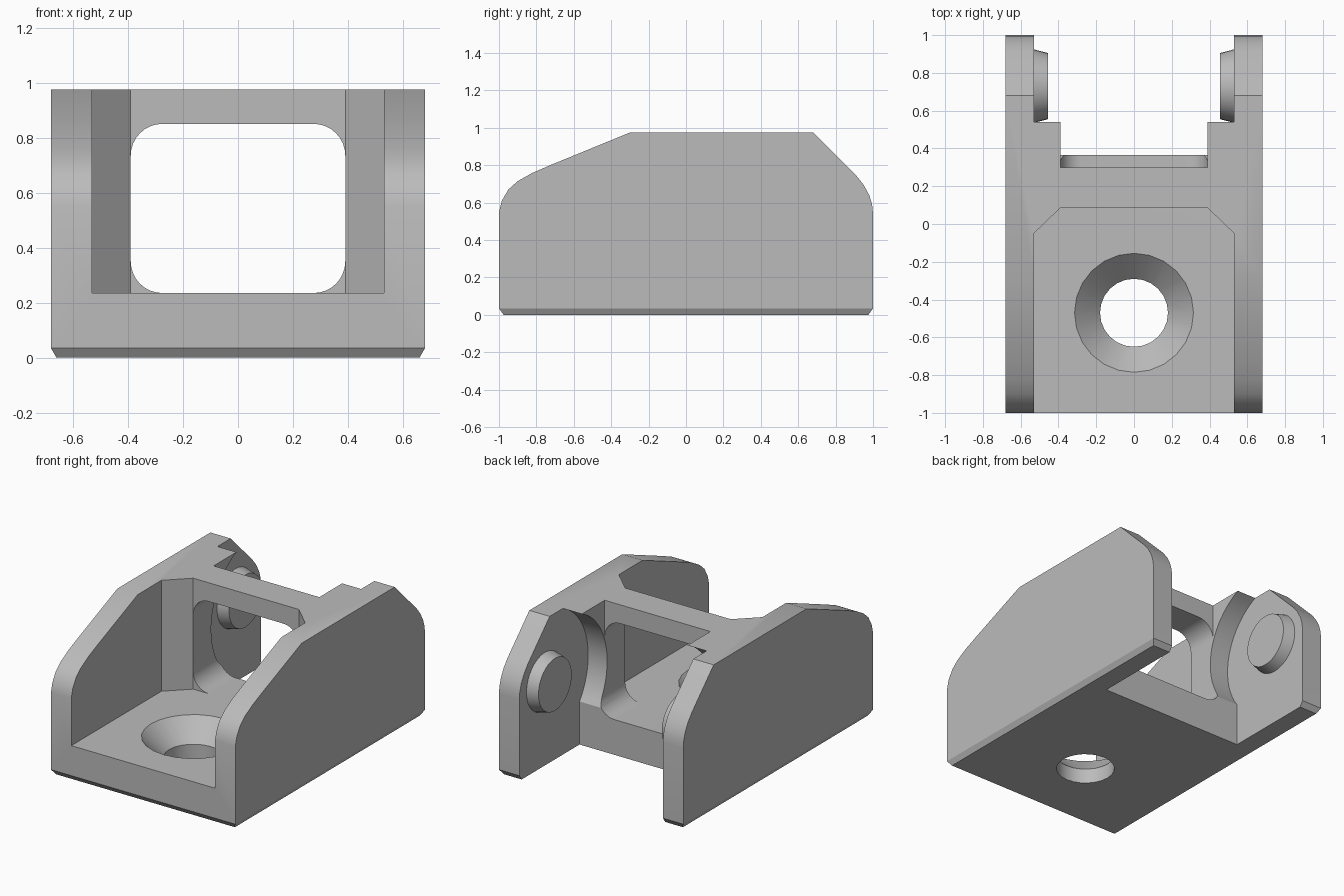
import bpy, bmesh
from math import radians, cos, sin, pi
from mathutils import Matrix

if "Cube" in bpy.data.objects:
    bpy.data.objects.remove(bpy.data.objects["Cube"], do_unlink=True)

WIDTH, WALL, OPENING = 0.68, 0.53, 0.39   # half widths: outside, pocket, window
FLOOR, TOP = 0.235, 0.975
HINGE_Y, HINGE_Z = 0.73, 0.56

grey = bpy.data.materials.new("plain grey")
grey.use_nodes = True
grey.diffuse_color = (0.5, 0.5, 0.5, 1)
grey.node_tree.nodes["Principled BSDF"].inputs["Base Color"].default_value = (0.5, 0.5, 0.5, 1)


def make(name, bm):
    bmesh.ops.recalc_face_normals(bm, faces=bm.faces)
    mesh = bpy.data.meshes.new(name)
    bm.to_mesh(mesh)
    bm.free()
    mesh.materials.append(grey)
    ob = bpy.data.objects.new(name, mesh)
    bpy.context.collection.objects.link(ob)
    return ob


def prism(name, points, axis, lo, hi):
    """Extrude a 2D outline along an axis from lo to hi."""
    place = {"x": lambda a, b, t: (t, a, b),
             "y": lambda a, b, t: (a, t, b),
             "z": lambda a, b, t: (a, b, t)}[axis]
    bm = bmesh.new()
    rings = [[bm.verts.new(place(a, b, t)) for a, b in points] for t in (lo, hi)]
    for ring in rings:
        bm.faces.new(ring)
    n = len(points)
    for i in range(n):
        j = (i + 1) % n
        bm.faces.new((rings[0][i], rings[0][j], rings[1][j], rings[1][i]))
    return make(name, bm)


def box(a0, a1, b0, b1):
    return [(a0, b0), (a1, b0), (a1, b1), (a0, b1)]


def arc(ca, cb, r, start, end, steps):
    angles = [radians(start + (end - start) * i / steps) for i in range(steps + 1)]
    return [(ca + r * cos(t), cb + r * sin(t)) for t in angles]


def cone(name, r1, r2, lo, hi, matrix, segments):
    bm = bmesh.new()
    bmesh.ops.create_cone(bm, cap_ends=True, segments=segments, radius1=r1, radius2=r2,
                          depth=hi - lo,
                          matrix=matrix @ Matrix.Translation((0, 0, (lo + hi) / 2)))
    return make(name, bm)


def carve(target, tool, operation="DIFFERENCE"):
    mod = target.modifiers.new(tool.name, "BOOLEAN")
    mod.operation, mod.solver, mod.object = operation, "EXACT", tool
    bpy.context.view_layer.objects.active = target
    bpy.ops.object.modifier_apply(modifier=mod.name)
    bpy.data.objects.remove(tool, do_unlink=True)


def smooth(ob):
    bpy.ops.object.select_all(action="DESELECT")
    ob.select_set(True)
    bpy.context.view_layer.objects.active = ob
    bpy.ops.object.shade_smooth_by_angle(angle=radians(25))


# Bracket body: side outline with rounded nose and rear
side = [(-0.975, 0), (-1, 0.035), (-1, 0.55), (-0.985, 0.61), (-0.95, 0.67),
        (-0.90, 0.715), (-0.82, 0.76), (-0.72, 0.803), (-0.3, TOP), (0.68, TOP),
        (0.91, 0.745), (0.95, 0.695), (0.98, 0.64), (0.995, 0.59), (1, 0.54),
        (1, 0.035), (0.975, 0)]
body = prism("bracket_body", side, "x", -WIDTH, WIDTH)

# Chamfer along the lower side edges
outline = [(-0.66, 0), (0.66, 0), (WIDTH, 0.035), (WIDTH, 1.1), (-WIDTH, 1.1), (-WIDTH, 0.035)]
carve(body, prism("outline", outline, "y", -1.1, 1.1), "INTERSECT")

# Open front pocket with angled rear corners
half = [(WALL, -1.1), (WALL, -0.05), (OPENING, 0.085)]
pocket = half + [(-x, y) for x, y in reversed(half)]
carve(body, prism("pocket", pocket, "z", FLOOR, 1.2))

# Rounded window through the rear wall
r, w, top = 0.115, OPENING, 0.85
window = (arc(w - r, FLOOR + r, r, -90, 0, 8) + arc(w - r, top - r, r, 0, 90, 8)
          + arc(r - w, top - r, r, 90, 180, 8) + arc(r - w, FLOOR + r, r, 180, 270, 8))
carve(body, prism("window", window, "y", 0.05, 0.8))

# Notch behind the top crossbar
carve(body, prism("notch", box(-OPENING, OPENING, 0.3, 0.8), "z", 0.5, 1.2))

# Rear hinge space with a concave wall around the hinge axis
hinge = [(1.1, -0.1), (0.365, -0.1)] + arc(HINGE_Y, HINGE_Z, 0.456, 216.8, 114.6, 20)
hinge += [(0.54, 1.2), (1.1, 1.2)]
carve(body, prism("hinge_space", hinge, "x", -WALL, WALL))

# Countersunk screw hole
centre = Matrix.Translation((0, -0.47, 0))
carve(body, cone("countersink", 0.18, 0.45, 0.1, 0.37, centre, 24))
carve(body, cone("screw_hole", 0.18, 0.18, -0.1, 0.15, centre, 24))
smooth(body)

# Tapered hinge bosses on the inner faces of the side plates
for name, sign in (("left_hinge_boss", 1), ("right_hinge_boss", -1)):
    turn = Matrix.Translation((0, HINGE_Y, HINGE_Z)) @ Matrix.Rotation(sign * pi / 2, 4, "Y")
    smooth(cone(name, 0.175, 0.197, 0.455, 0.54, turn, 32))
